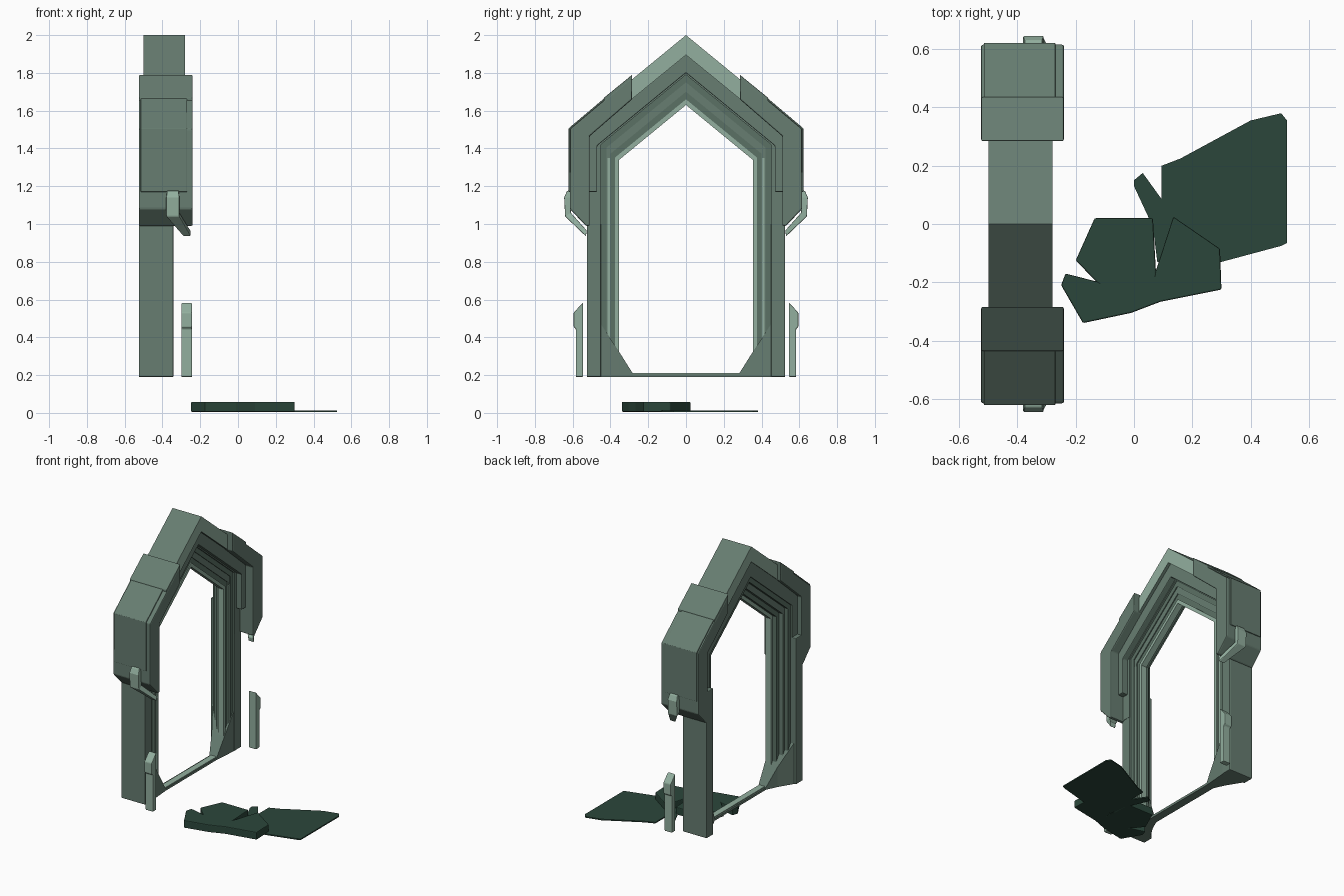
import bpy, bmesh
from mathutils import Vector

if "Cube" in bpy.data.objects:
    bpy.data.objects.remove(bpy.data.objects["Cube"])


def mat(name, col):
    m = bpy.data.materials.new(name)
    m.diffuse_color = (*col, 1)
    m.use_nodes = True
    m.node_tree.nodes["Principled BSDF"].inputs["Base Color"].default_value = m.diffuse_color
    return m


SAGE = mat("sage metal", (0.135, 0.205, 0.165))
DEEP = mat("deep sage", (0.105, 0.165, 0.13))
PALE = mat("pale trim", (0.29, 0.43, 0.345))
DARK = mat("dark green", (0.024, 0.062, 0.043))
SLOPE = 0.82


def finish(name, bm, mats, bevel=0.0):
    bmesh.ops.recalc_face_normals(bm, faces=bm.faces)
    me = bpy.data.meshes.new(name)
    bm.to_mesh(me)
    bm.free()
    ob = bpy.data.objects.new(name, me)
    bpy.context.collection.objects.link(ob)
    for m in mats:
        me.materials.append(m)
    if bevel:
        b = ob.modifiers.new("bevel", 'BEVEL')
        b.width, b.segments, b.limit_method = bevel, 2, 'ANGLE'
    return ob


def prism(name, pts, lo, hi, m, axis='x', bevel=0.0, side_mat=None):
    """Extrude an outline: (y, z) along x, or (x, y) along z."""
    bm = bmesh.new()
    put = (lambda p, t: (t, p[0], p[1])) if axis == 'x' else (lambda p, t: (p[0], p[1], t))
    f = bm.faces.new([bm.verts.new(put(p, lo)) for p in pts])
    r = bmesh.ops.extrude_face_region(bm, geom=[f])
    d = Vector((hi - lo, 0, 0) if axis == 'x' else (0, 0, hi - lo))
    bmesh.ops.translate(bm, verts=[g for g in r['geom'] if isinstance(g, bmesh.types.BMVert)], vec=d)
    mats = [m]
    if side_mat:
        mats.append(side_mat)
        bm.normal_update()
        for f in bm.faces:
            f.material_index = int(abs(f.normal.x) > 0.9)
    return finish(name, bm, mats, bevel)


def gable(name, w1, a1, w2, a2, base, lo, hi, m, **kw):
    """Pointed arch band between an outer and an inner outline."""
    e1, e2 = a1 - SLOPE * w1, a2 - SLOPE * w2
    pts = [(-w1, base), (-w1, e1), (0, a1), (w1, e1), (w1, base),
           (w2, base), (w2, e2), (0, a2), (-w2, e2), (-w2, base)]
    return prism(name, pts, lo, hi, m, **kw)


def loft(name, sections, m, bevel=0.0):
    """Join four-cornered sections into a solid bar."""
    bm = bmesh.new()
    rows = [[bm.verts.new(p) for p in s] for s in sections]
    for a, b in zip(rows, rows[1:]):
        for i in range(4):
            j = (i + 1) % 4
            bm.faces.new((a[i], a[j], b[j], b[i]))
    bm.faces.new(rows[0])
    bm.faces.new(rows[-1])
    return finish(name, bm, [m], bevel)


# Main arch with nested inner steps that run deep on the back
gable("arch_frame", 0.515, 1.90, 0.45, 1.79, 1.0, -0.495, -0.34, SAGE)
gable("arch_hood_band", 0.525, 1.90, 0.47, 1.80, 1.17, -0.495, -0.30, SAGE, bevel=0.005)
gable("arch_step_outer", 0.455, 1.80, 0.42, 1.75, 0.2, -0.485, -0.352, DEEP)
gable("arch_step_middle", 0.42, 1.75, 0.40, 1.70, 0.2, -0.46, -0.358, SAGE)
gable("arch_step_inner", 0.40, 1.705, 0.372, 1.66, 0.2, -0.43, -0.364, DEEP)
gable("arch_liner", 0.375, 1.66, 0.355, 1.63, 0.2, -0.40, -0.358, PALE)

# Ridge cap with pale side faces
prism("ridge_cap", [(-0.3, 1.754), (0, 2.0), (0.3, 1.754), (0.3, 1.65), (0, 1.895), (-0.3, 1.65)],
      -0.50, -0.28, SAGE, side_mat=PALE)

# Thin sill between the posts
prism("sill", [(-0.46, 0.19), (0.46, 0.19), (0.46, 0.205), (-0.46, 0.205)], -0.415, -0.358, SAGE)
prism("sill_trim", [(-0.3, 0.205), (0.3, 0.205), (0.3, 0.21), (-0.3, 0.21)], -0.405, -0.362, PALE)

for s, side in ((-1, "left"), (1, "right")):
    def mir(pts):
        return [(s * y, z) for y, z in pts]

    # Straight post, shoulder block and its low raised plates
    prism("post_" + side, mir([(0.45, 0.19), (0.525, 0.19), (0.525, 1.2), (0.45, 1.2)]),
          -0.525, -0.342, SAGE, bevel=0.005)
    prism("shoulder_" + side, mir([(0.285, 1.78), (0.615, 1.503), (0.615, 1.08), (0.53, 0.99), (0.51, 0.99),
                                   (0.51, 1.465), (0.285, 1.66)]), -0.525, -0.24, SAGE, bevel=0.007)
    prism("shoulder_top_plate_" + side, mir([(0.285, 1.79), (0.435, 1.668), (0.435, 1.63), (0.285, 1.70)]),
          -0.524, -0.241, SAGE, bevel=0.004)
    prism("shoulder_side_plate_" + side, mir([(0.43, 1.668), (0.621, 1.507), (0.621, 1.17), (0.60, 1.17),
                                              (0.60, 1.48), (0.43, 1.62)]), -0.515, -0.27, SAGE, bevel=0.003)

    # Tapering gusset at the foot
    foot = []
    for y, top, x0, x1 in ((0.28, 0.206, -0.415, -0.358), (0.355, 0.325, -0.45, -0.352), (0.46, 0.485, -0.515, -0.344)):
        foot.append([(x0, s * y, 0.19), (x1, s * y, 0.19), (x1, s * y, top), (x0, s * y, top)])
    loft("foot_gusset_" + side, foot, SAGE)
    prism("inner_pale_bead_" + side, mir([(0.402, 0.40), (0.402, 1.35), (0.416, 1.35), (0.416, 0.40)]),
          -0.42, -0.353, PALE)

    # Pale clip hooked under the shoulder
    secs = []
    for x0, x1, y0, y1, z0, z1 in ((-0.375, -0.315, 0.61, 0.63, 1.18, 1.175), (-0.38, -0.31, 0.61, 0.645, 1.14, 1.14),
                                   (-0.38, -0.31, 0.61, 0.64, 1.06, 1.04), (-0.29, -0.25, 0.525, 0.53, 0.965, 0.935)):
        secs.append([(x0, s * y0, z0), (x1, s * y0, z0), (x1, s * y1, z1), (x0, s * y1, z1)])
    loft("shoulder_clip_" + side, secs, PALE, 0.004)

    # Free-standing pale strip beside the post
    prism("side_strip_" + side, mir([(0.545, 0.19), (0.545, 0.585), (0.595, 0.53), (0.595, 0.455),
                                     (0.583, 0.445), (0.583, 0.19)]), -0.30, -0.243, PALE, bevel=0.005)

# Broken slab and thin shard lying on the ground
prism("ground_slab", [(-0.20, -0.125), (-0.135, 0.02), (0.065, 0.02), (0.075, -0.16), (0.135, 0.025), (0.295, -0.085),
                      (0.30, -0.225), (0.09, -0.267), (-0.01, -0.305), (-0.175, -0.34), (-0.25, -0.21),
                      (-0.235, -0.17), (-0.13, -0.197)], 0.006, 0.058, DARK, axis='z', bevel=0.005)
prism("ground_shard", [(0.095, 0.2), (0.16, 0.225), (0.40, 0.355), (0.505, 0.38), (0.525, 0.355), (0.525, -0.065),
                       (0.505, -0.075), (0.3, -0.13), (0.08, -0.13), (0.065, -0.01), (0.0, 0.13), (0.0, 0.15),
                       (0.03, 0.175), (0.095, 0.085)], 0.004, 0.012, DARK, axis='z')
